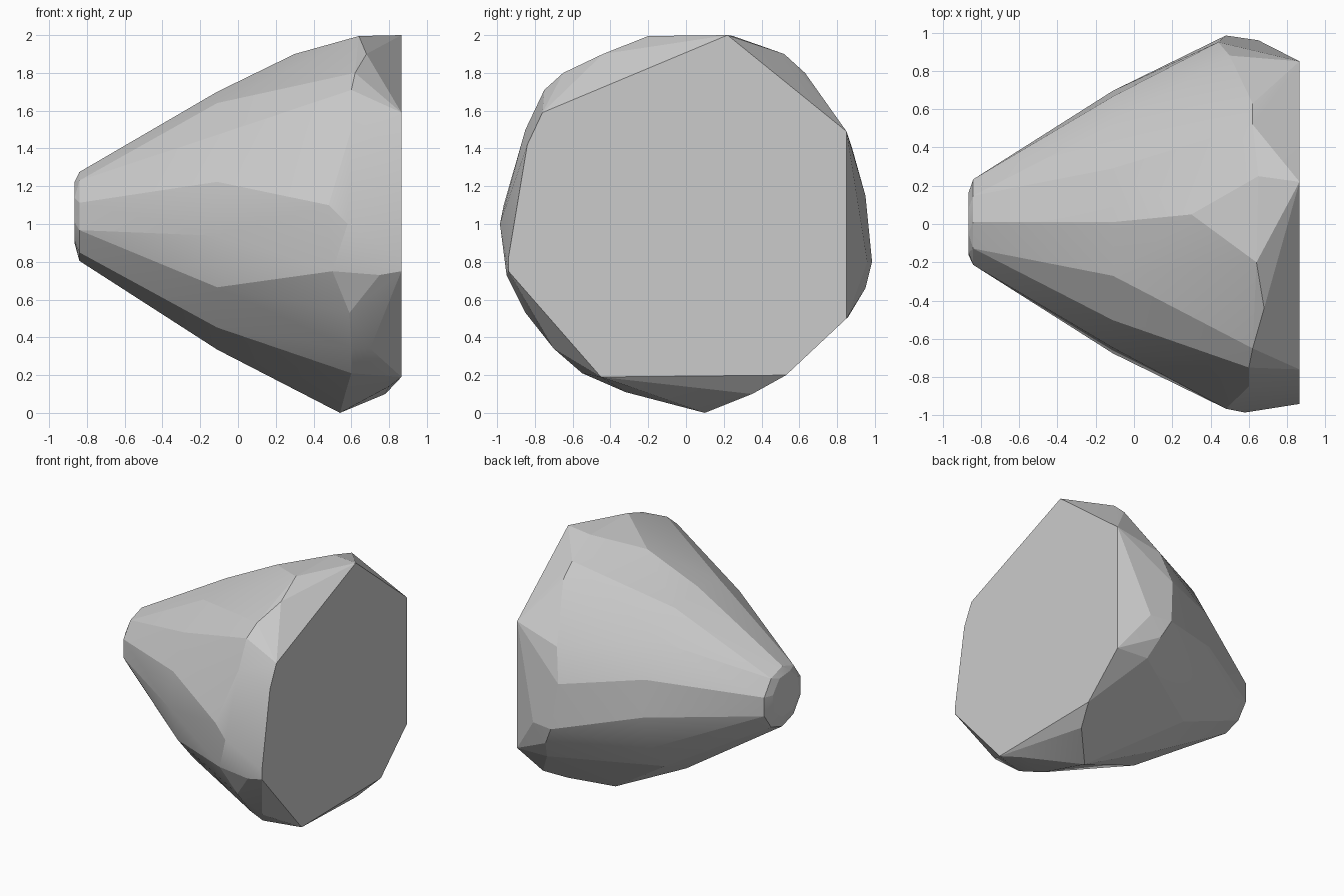
import bpy, bmesh
from math import sin, cos, pi

if "Cube" in bpy.data.objects:
    bpy.data.objects.remove(bpy.data.objects["Cube"])


def ring(x, r, cy, cz, n, phase=0.0):
    """Rough circular cross-section across the x axis."""
    return [(x, cy + r * cos(phase + 2 * pi * i / n),
             cz + r * sin(phase + 2 * pi * i / n)) for i in range(n)]


# blunt narrow tip and the waist
points = ring(-0.865, 0.17, 0.0, 1.06, 8, 0.3)
points += ring(-0.84, 0.235, 0.01, 1.04, 10, pi / 10)
points += ring(-0.11, 0.69, 0.01, 1.01, 15, pi / 2)

# large flat end face (y, z)
end_face = [(0.22, 2.0), (0.85, 1.49), (0.85, 0.5), (0.53, 0.2), (-0.45, 0.19),
            (-0.94, 0.75), (-0.94, 0.82), (-0.84, 1.42), (-0.76, 1.59)]
points += [(0.865, y, z) for y, z in end_face]

# widest, chipped shoulder (x, y, z)
points += [
    (0.64, -0.2, 1.995), (0.3, 0.05, 1.9), (0.65, 0.25, 1.995),
    (0.62, 0.52, 1.9), (0.62, 0.63, 1.8), (0.50, 0.88, 1.4),
    (0.44, 0.95, 1.15), (0.48, 0.985, 0.8), (0.65, 0.96, 0.8),
    (0.55, 0.95, 0.66), (0.60, 0.86, 0.51), (0.78, 0.35, 0.1),
    (0.54, 0.10, 0.0), (0.80, -0.30, 0.14), (0.57, -0.32, 0.11),
    (0.60, -0.55, 0.21), (0.60, -0.70, 0.34), (0.70, -0.70, 0.34),
    (0.59, -0.85, 0.53), (0.50, -0.94, 0.75), (0.75, -0.95, 0.73),
    (0.58, -0.985, 1.0), (0.48, -0.965, 1.1), (0.60, -0.85, 1.5),
    (0.60, -0.75, 1.71), (0.62, -0.65, 1.8), (0.68, -0.44, 1.9),
]

# faceted convex stone
bm = bmesh.new()
for p in points:
    bm.verts.new(p)
hull = bmesh.ops.convex_hull(bm, input=bm.verts)
unused = {v for v in hull["geom_interior"] + hull["geom_unused"]
          if isinstance(v, bmesh.types.BMVert)}
bmesh.ops.delete(bm, geom=list(unused), context='VERTS')
bmesh.ops.dissolve_limit(bm, angle_limit=0.01, verts=bm.verts, edges=bm.edges)
bmesh.ops.recalc_face_normals(bm, faces=bm.faces)
mesh = bpy.data.meshes.new("stone")
bm.to_mesh(mesh)
bm.free()
stone = bpy.data.objects.new("stone", mesh)
bpy.context.collection.objects.link(stone)

# soft facets, crisp main edges
bpy.context.view_layer.objects.active = stone
stone.select_set(True)
bpy.ops.object.shade_smooth_by_angle(angle=0.2)
